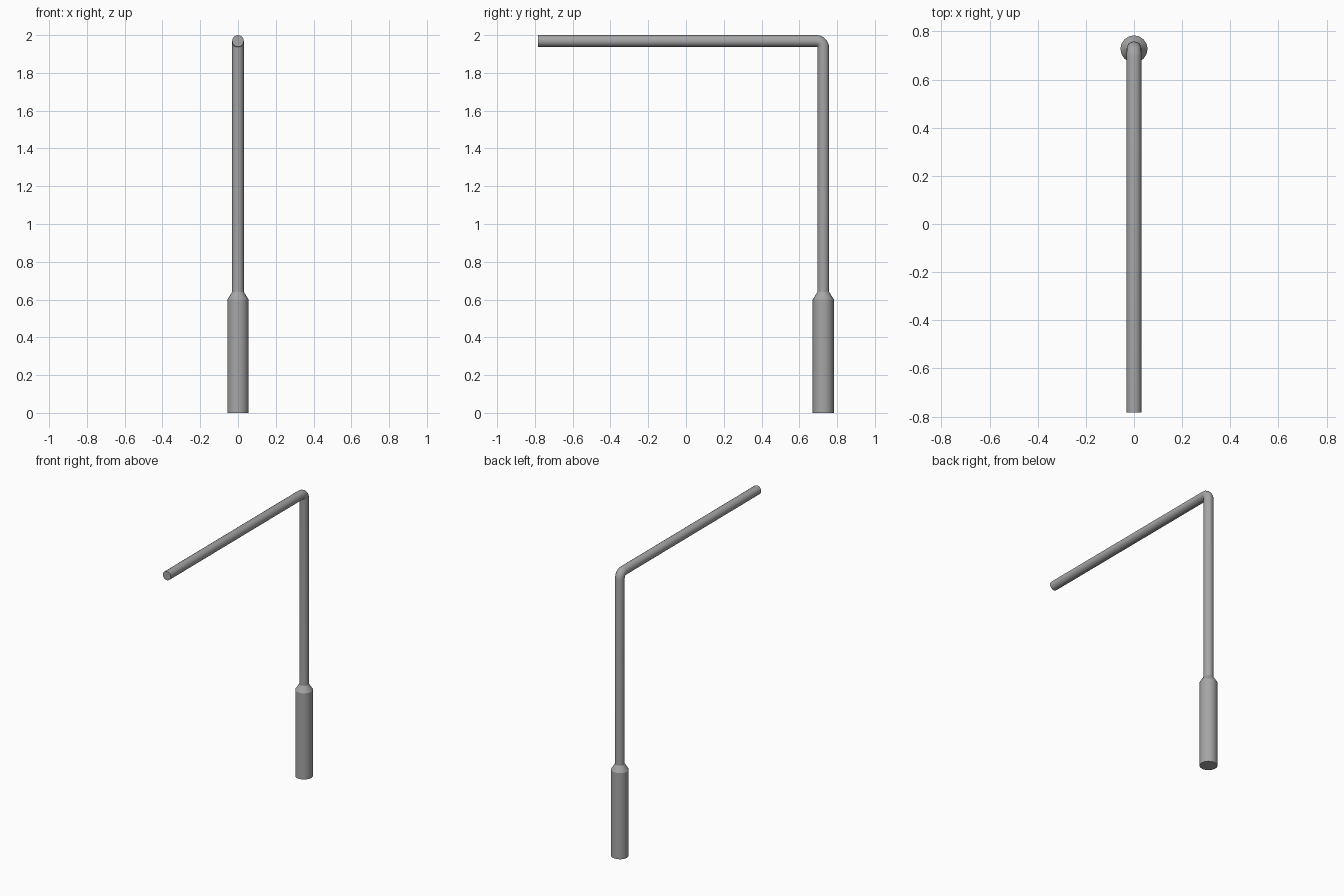
import bpy, bmesh, math
from mathutils import Vector

if "Cube" in bpy.data.objects:
    bpy.data.objects.remove(bpy.data.objects["Cube"])

SIDES = 16
POLE_Y, ARM_Z, ARM_END = 0.727, 1.969, -0.783
R_BASE, R_POLE, BEND = 0.0565, 0.031, 0.036

# Stations along the pole: (y, z, radius, tilt towards -y)
stations = [(POLE_Y, 0, R_BASE, 0), (POLE_Y, 0.60, R_BASE, 0), (POLE_Y, 0.64, R_POLE, 0)]

# Elbow at the top
for i in range(6):
    a = math.pi / 2 * i / 5
    stations.append((POLE_Y - BEND + BEND * math.cos(a),
                     ARM_Z - BEND + BEND * math.sin(a), R_POLE, a))

# End of the horizontal arm
stations.append((ARM_END, ARM_Z, R_POLE, math.pi / 2))

# Skin the rings into one closed tube
bm = bmesh.new()
rings = []
for y, z, r, a in stations:
    side = Vector((0, math.cos(a), math.sin(a)))
    ring = []
    for k in range(SIDES):
        t = 2 * math.pi * k / SIDES
        ring.append(bm.verts.new(Vector((r * math.cos(t), y, z)) + side * r * math.sin(t)))
    rings.append(ring)
for lo, hi in zip(rings, rings[1:]):
    for k in range(SIDES):
        n = (k + 1) % SIDES
        bm.faces.new((lo[k], lo[n], hi[n], hi[k]))
bm.faces.new(rings[0][::-1])
bm.faces.new(rings[-1])
bmesh.ops.recalc_face_normals(bm, faces=bm.faces)

mesh = bpy.data.meshes.new("pole_with_arm")
bm.to_mesh(mesh)
bm.free()
pole = bpy.data.objects.new("pole_with_arm", mesh)
bpy.context.collection.objects.link(pole)

# Dark grey paint
paint = bpy.data.materials.new("dark_grey")
paint.diffuse_color = (0.38, 0.38, 0.38, 1)
paint.use_nodes = True
paint.node_tree.nodes["Principled BSDF"].inputs["Base Color"].default_value = paint.diffuse_color
mesh.materials.append(paint)

# Smooth tube, sharp caps and taper
bpy.context.view_layer.objects.active = pole
pole.select_set(True)
bpy.ops.object.shade_smooth_by_angle(angle=math.radians(30))
